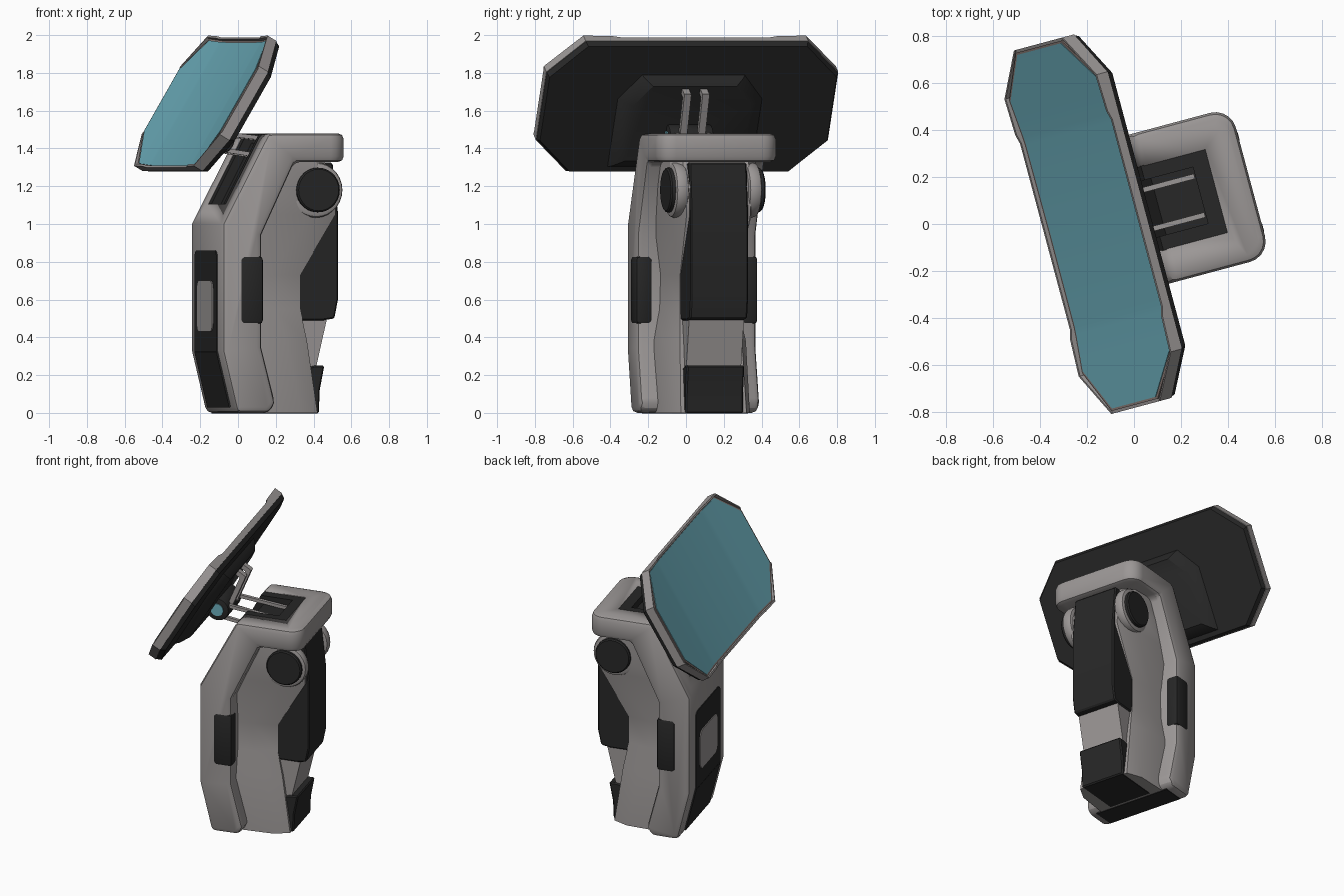
import bpy, bmesh, math
from mathutils import Matrix, Vector

old = bpy.data.objects.get("Cube")
if old:
    bpy.data.objects.remove(old)

# Parts are built facing -x, then the whole model is turned about z
PLACE = Matrix.Translation((-0.012, 0.043, 0)) @ Matrix.Rotation(math.radians(15), 4, 'Z')


def material(name, r, g, b):
    m = bpy.data.materials.new(name)
    m.use_nodes = True
    m.diffuse_color = (r, g, b, 1)
    m.node_tree.nodes["Principled BSDF"].inputs["Base Color"].default_value = (r, g, b, 1)
    return m


GREY = material("warm grey", 0.33, 0.31, 0.305)
BLACK = material("soft black", 0.02, 0.02, 0.02)
TEAL = material("teal glass", 0.15, 0.42, 0.5)
BROWN = material("brownish grey", 0.26, 0.205, 0.19)
parts = []


def loft(name, rings, mat, bevel=0, segs=2, corner=None, radius=0.09):
    """Skin a list of equal rings and cap both ends; optionally round edges."""
    bm = bmesh.new()
    vs = [[bm.verts.new(p) for p in ring] for ring in rings]
    n = len(vs[0])
    for a, b in zip(vs, vs[1:]):
        for i in range(n):
            j = (i + 1) % n
            bm.faces.new((a[i], a[j], b[j], b[i]))
    bm.faces.new(vs[0])
    bm.faces.new(vs[-1])
    bmesh.ops.recalc_face_normals(bm, faces=bm.faces)
    if corner:
        edges = [e for e in bm.edges if corner(*(v.co for v in e.verts))]
        bmesh.ops.bevel(bm, geom=edges, offset=radius, segments=5, profile=0.5, affect='EDGES')
    if bevel:
        edges = [e for e in bm.edges if e.calc_face_angle(0) > 0.6]
        bmesh.ops.bevel(bm, geom=edges, offset=bevel, segments=segs, profile=0.5,
                        affect='EDGES', clamp_overlap=True)
    bm.transform(PLACE)
    mesh = bpy.data.meshes.new(name)
    bm.to_mesh(mesh)
    bm.free()
    mesh.materials.append(mat)
    ob = bpy.data.objects.new(name, mesh)
    bpy.context.collection.objects.link(ob)
    parts.append(ob)
    return ob


def prism(name, profile, half, mat, y=0, **kw):
    """Extrude an x-z profile sideways."""
    return loft(name, [[(x, y + s * half, z) for x, z in profile] for s in (-1, 1)], mat, **kw)


def box(name, x0, x1, z0, z1, half, mat, **kw):
    return prism(name, [(x0, z0), (x1, z0), (x1, z1), (x0, z1)], half, mat, **kw)


def disc(name, x, z, r, half, mat, y=0, n=28, **kw):
    ring = [(x + r * math.cos(k * math.tau / n), z + r * math.sin(k * math.tau / n)) for k in range(n)]
    return prism(name, ring, half, mat, y, **kw)


def bar(name, a, b, thick, half, mat, y=0, **kw):
    """Straight strip centred on the line a-b."""
    a, b = Vector(a), Vector(b)
    d = (b - a).normalized()
    n = Vector((-d.y, d.x)) * thick
    return prism(name, [a + n, b + n, b - n, a - n], half, mat, y, **kw)


def along_x(a, b):
    return abs(a.x - b.x) > 0.001 and abs(a.z - b.z) < 0.001 and abs(a.y - b.y) < 0.001


# Hooked outer shell with rounded rear corners on its top slab
SHELL = [(-0.08, 0.0), (-0.16, 0.33), (-0.16, 1.0), (0.09, 1.48), (0.525, 1.48), (0.525, 1.328),
         (0.24, 1.328), (0.058, 0.94), (0.058, 0.35), (0.135, 0.05), (0.1, 0.0)]
shell = prism("outer_shell", SHELL, 0.328, GREY, bevel=0.035,
              corner=lambda a, b: min(a.x, b.x) > 0.5 and abs(a.z - b.z) > 0.1)


# Neck recess cut through the upper slope and top
def neck(d):
    return [(-0.105 + 0.887 * d, 1.105 - 0.462 * d), (0.09 + 0.607 * d, 1.48 - d), (0.375, 1.48 - d)]


cutter = prism("recess_cutter", neck(-0.1) + neck(0.06)[::-1], 0.183, BLACK)
cutter.hide_render = True
cut = shell.modifiers.new("recess", 'BOOLEAN')
cut.object = cutter
cut.operation = 'DIFFERENCE'
cut.solver = 'EXACT'
prism("recess_floor", neck(0.05) + neck(0.075)[::-1], 0.188, BLACK)
for side, s in (("left", 1), ("right", -1)):
    prism(side + "_recess_rail", neck(0.004) + neck(0.07)[::-1], 0.031, BLACK, y=s * 0.155)
box("recess_back", 0.305, 0.38, 1.41, 1.476, 0.186, BLACK)

# Front panels
box("front_plate", -0.166, -0.15, 0.325, 0.86, 0.225, BLACK, radius=0.04,
    corner=lambda a, b: along_x(a, b) and a.z > 0.8)
box("front_window", -0.172, -0.16, 0.43, 0.7, 0.16, GREY, radius=0.045, corner=along_x)
bar("lower_front_panel", (-0.09, 0.03), (-0.161, 0.325), 0.006, 0.225, BLACK)
box("base_plate", -0.06, 0.09, -0.003, 0.02, 0.27, BLACK)

# Inner body, pinched at the waist: height, rear x, ridge x, ridge and rear half widths
WAIST = [(0.0, 0.40, 0.30, 0.225, 0.18), (0.38, 0.345, 0.22, 0.225, 0.17), (0.55, 0.31, 0.16, 0.195, 0.16),
         (0.73, 0.31, 0.15, 0.19, 0.16), (1.05, 0.50, 0.34, 0.225, 0.175), (1.2, 0.5, 0.4, 0.235, 0.18),
         (1.33, 0.44, 0.38, 0.235, 0.18)]
rings = []
for z, xb, xm, wm, wb in WAIST:
    x0 = 0.0 if z < 1 else 0.5 * (z - 0.95)
    half = [(x0, wm + 0.015), (xm, wm), (xb, wb)]
    rings.append([(x, y, z) for x, y in half] + [(x, -y, z) for x, y in reversed(half)])
loft("inner_body", rings, GREY)

# Rear spine with clasp and foot
SPINE = [(0.2, 1.325), (0.49, 1.325), (0.52, 1.06), (0.52, 0.6), (0.5, 0.5), (0.44, 0.49), (0.2, 0.49)]
prism("rear_spine", SPINE, 0.158, BLACK, bevel=0.008, segs=1)
prism("clasp", [(0.25, 0.5), (0.46, 0.5), (0.4, 0.24), (0.25, 0.24)], 0.15, GREY)
prism("rear_foot", [(0.1, -0.002), (0.415, -0.002), (0.42, 0.12), (0.445, 0.25), (0.39, 0.25), (0.2, 0.2)],
      0.158, BLACK, bevel=0.008, segs=1)

# Hinges and side vents
for side, s in (("left", 1), ("right", -1)):
    disc(side + "_hinge_cheek", 0.38, 1.18, 0.147, 0.035, GREY, y=s * 0.2, bevel=0.02)
    disc(side + "_hinge_cap", 0.385, 1.18, 0.118, 0.03, BLACK, y=s * 0.23, bevel=0.008, segs=1)
    box(side + "_vent", -0.062, 0.064, 0.47, 0.83, 0.045, BLACK, y=s * 0.289, bevel=0.02)


# Screen: s runs up the tilted face, d is depth behind it
def on_screen(s, d, y=0):
    return (-0.195 + 0.5075 * s + 0.8616 * d, y, 1.655 + 0.8616 * s - 0.5075 * d)


def flat(s, d):
    p = on_screen(s, d)
    return (p[0], p[2])


# Half of the outline: sideways position, half height, rim depth, glass depth
HALF = [(0.8, 0.21, 0.0, 0.004), (0.61, 0.4, 0.004, 0.024), (0.45, 0.4, 0.01, 0.04), (0.41, 0.4, 0.022, 0.043)]
COLUMNS = [(-y, *rest) for y, *rest in HALF] + [(0, 0.4, 0.022, 0.045)] + HALF[::-1]


def slab(name, mat, front, back, inset=0, taper=0):
    """Plate with the screen outline; front and back give depth from glass depth."""
    rings = []
    for y, h, d, g in COLUMNS:
        h -= inset
        y *= 1 - inset / 0.8
        f, b = front(g), back(g)
        yb = y * (1 - taper)
        rings.append([on_screen(-h, f, y), on_screen(h, f, y),
                      on_screen(h - taper, b, yb), on_screen(taper - h, b, yb)])
    return loft(name, rings, mat)


rim = []
for y, h, d, g in COLUMNS:
    k = h - 0.012
    section = [(-h, d), (-k, d), (-k, g), (k, g), (k, d), (h, d), (h, 0.06), (-h, 0.06)]
    rim.append([on_screen(s, depth, y) for s, depth in section])
loft("screen_rim", rim, GREY)
slab("glass_border", BROWN, lambda g: g - 0.005, lambda g: g + 0.002, inset=0.012)
slab("screen_glass", TEAL, lambda g: g - 0.007, lambda g: g + 0.002, inset=0.022)
slab("screen_back", BLACK, lambda g: 0.058, lambda g: 0.09, inset=0.002, taper=0.014)

# Raised housing behind the screen
half = [(0.38, -0.34), (0.38, 0.06), (0.27, 0.2)]
outline = half + [(-y, s) for y, s in reversed(half)]
loft("screen_housing", [[on_screen(s * k, d, y * k) for y, s in outline]
                        for k, d in ((1.05, 0.085), (1.0, 0.11), (0.85, 0.145))], BLACK)

# Tilt barrel, bracket loops and neck rods
bx, bz = flat(-0.135, 0.175)
disc("tilt_barrel", bx, bz, 0.077, 0.12, BLACK, bevel=0.01)
disc("barrel_end_caps", bx, bz, 0.042, 0.126, TEAL)
for side, s in (("left", 1), ("right", -1)):
    y = s * 0.05
    bar(side + "_bracket_arm", flat(-0.135, 0.23), flat(0.15, 0.19), 0.016, 0.019, GREY, y)
    bar(side + "_bracket_tip", flat(0.14, 0.2), flat(0.14, 0.09), 0.016, 0.019, GREY, y)
    y = s * 0.085
    bar(side + "_upper_rod", (bx, bz + 0.03), (0.3, 1.435), 0.011, 0.011, GREY, y)
    bar(side + "_lower_rod", (bx, bz - 0.055), (0.12, 1.36), 0.011, 0.011, GREY, y)

# Smooth shading with crisp corners
bpy.ops.object.select_all(action='DESELECT')
for ob in parts:
    ob.select_set(True)
bpy.context.view_layer.objects.active = shell
bpy.ops.object.shade_smooth_by_angle(angle=math.radians(32))
bpy.ops.object.select_all(action='DESELECT')
cutter.hide_viewport = True
